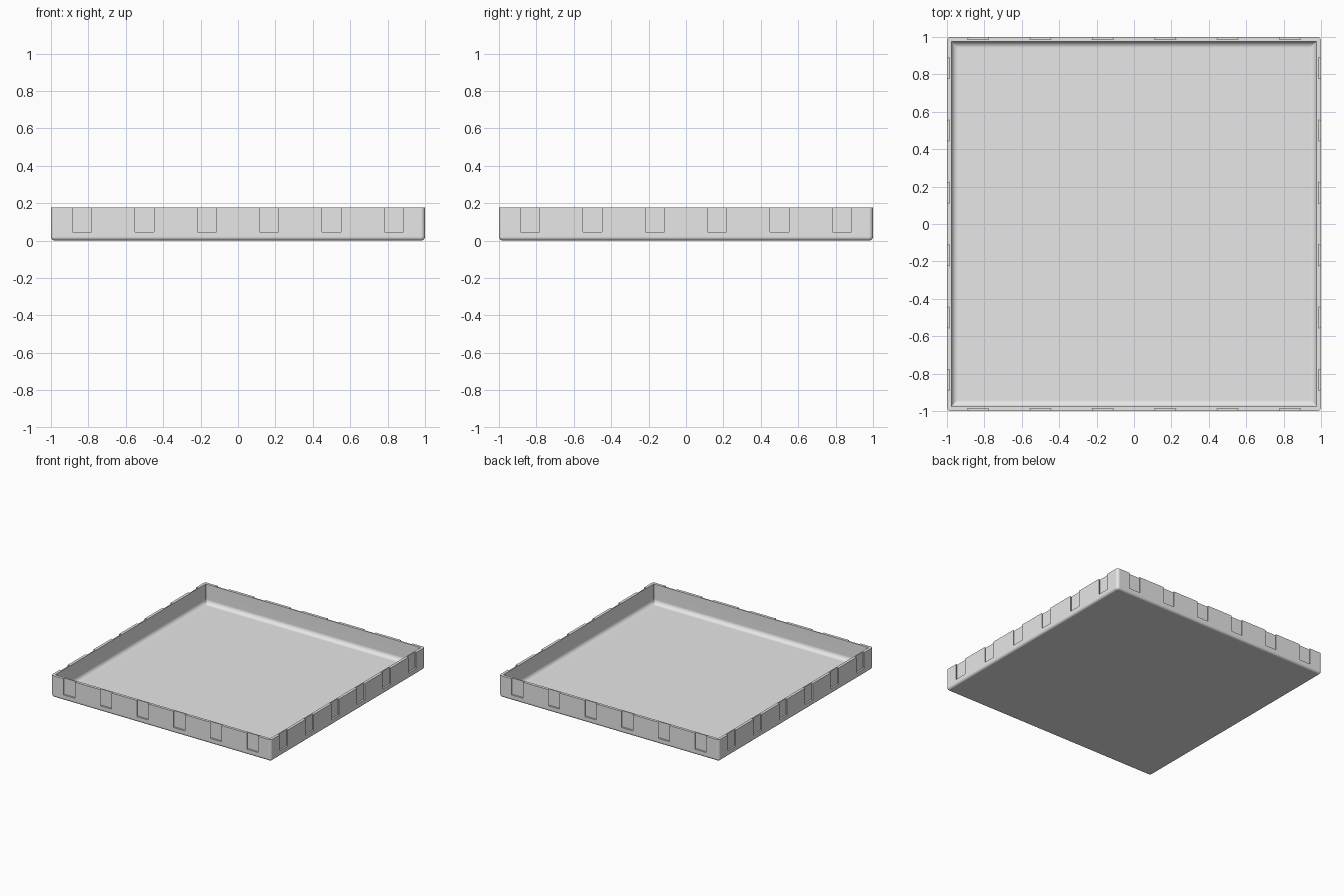
import bpy, bmesh, math
from mathutils import Matrix

HEIGHT = 0.178
FLOOR = 0.02
WALL = 0.023
CORNER = 0.022
SEG = 5

if "Cube" in bpy.data.objects:
    bpy.data.objects.remove(bpy.data.objects["Cube"], do_unlink=True)

grey = bpy.data.materials.new("light grey")
grey.use_nodes = True
grey.diffuse_color = (0.8, 0.8, 0.8, 1)
grey.node_tree.nodes["Principled BSDF"].inputs["Base Color"].default_value = (0.8, 0.8, 0.8, 1)


def add_object(name, bm):
    bmesh.ops.recalc_face_normals(bm, faces=bm.faces)
    mesh = bpy.data.meshes.new(name)
    bm.to_mesh(mesh)
    bm.free()
    mesh.materials.append(grey)
    obj = bpy.data.objects.new(name, mesh)
    bpy.context.collection.objects.link(obj)
    return obj


def rounded_square(bm, half, z, radius):
    """One loop of vertices around a square with round corners."""
    loop = []
    for corner in range(4):
        mid = math.pi / 4 + corner * math.pi / 2
        cx = math.copysign(half - radius, math.cos(mid))
        cy = math.copysign(half - radius, math.sin(mid))
        for i in range(SEG + 1):
            a = corner * math.pi / 2 + i * math.pi / 2 / SEG
            loop.append(bm.verts.new((cx + radius * math.cos(a), cy + radius * math.sin(a), z)))
    return loop


# Tray section, from the underside, over the rim, down to the floor
section = []
edge = 0.02
for i in range(SEG + 1):
    a = i * math.pi / 2 / SEG
    section.append((1 - edge + edge * math.sin(a), edge - edge * math.cos(a),
                    CORNER - edge + edge * math.sin(a)))
inner = 1 - WALL
fillet = 0.035
section += [(1, HEIGHT, CORNER), (inner, HEIGHT, 0.004)]
for i in range(SEG + 1):
    a = i * math.pi / 2 / SEG
    section.append((inner - fillet + fillet * math.cos(a),
                    FLOOR + fillet - fillet * math.sin(a), 0.004))

bm = bmesh.new()
loops = [rounded_square(bm, *ring) for ring in section]
for low, high in zip(loops, loops[1:]):
    n = len(low)
    for i in range(n):
        j = (i + 1) % n
        bm.faces.new((low[i], low[j], high[j], high[i]))
bm.faces.new(loops[0])
bm.faces.new(loops[-1])
tray = add_object("tray", bm)

# Dovetail slots, six in the outside of every wall
bm = bmesh.new()
slot = [(-0.045, -1.012), (0.045, -1.012), (0.0575, -0.986), (-0.0575, -0.986)]
for side in range(4):
    turn = Matrix.Rotation(side * math.pi / 2, 4, "Z")
    for k in range(6):
        x = (k - 2.5) / 3
        face = bm.faces.new([bm.verts.new(turn @ Matrix.Translation((x + px, py, 0.045)).translation)
                             for px, py in slot])
        top = bmesh.ops.extrude_face_region(bm, geom=[face])["geom"]
        bmesh.ops.translate(bm, vec=(0, 0, HEIGHT),
                            verts=[v for v in top if isinstance(v, bmesh.types.BMVert)])
cutter = add_object("slot_cutter", bm)
cutter.hide_render = True

cut = tray.modifiers.new("slots", "BOOLEAN")
cut.operation = "DIFFERENCE"
cut.solver = "EXACT"
cut.object = cutter
bpy.ops.object.select_all(action="DESELECT")
bpy.context.view_layer.objects.active = tray
tray.select_set(True)
bpy.ops.object.modifier_apply(modifier=cut.name)
bpy.data.objects.remove(cutter, do_unlink=True)

# Smooth fillets with flat walls
bpy.ops.object.shade_smooth_by_angle(angle=math.radians(35))
flatten = tray.modifiers.new("flat walls", "WEIGHTED_NORMAL")
flatten.keep_sharp = True
